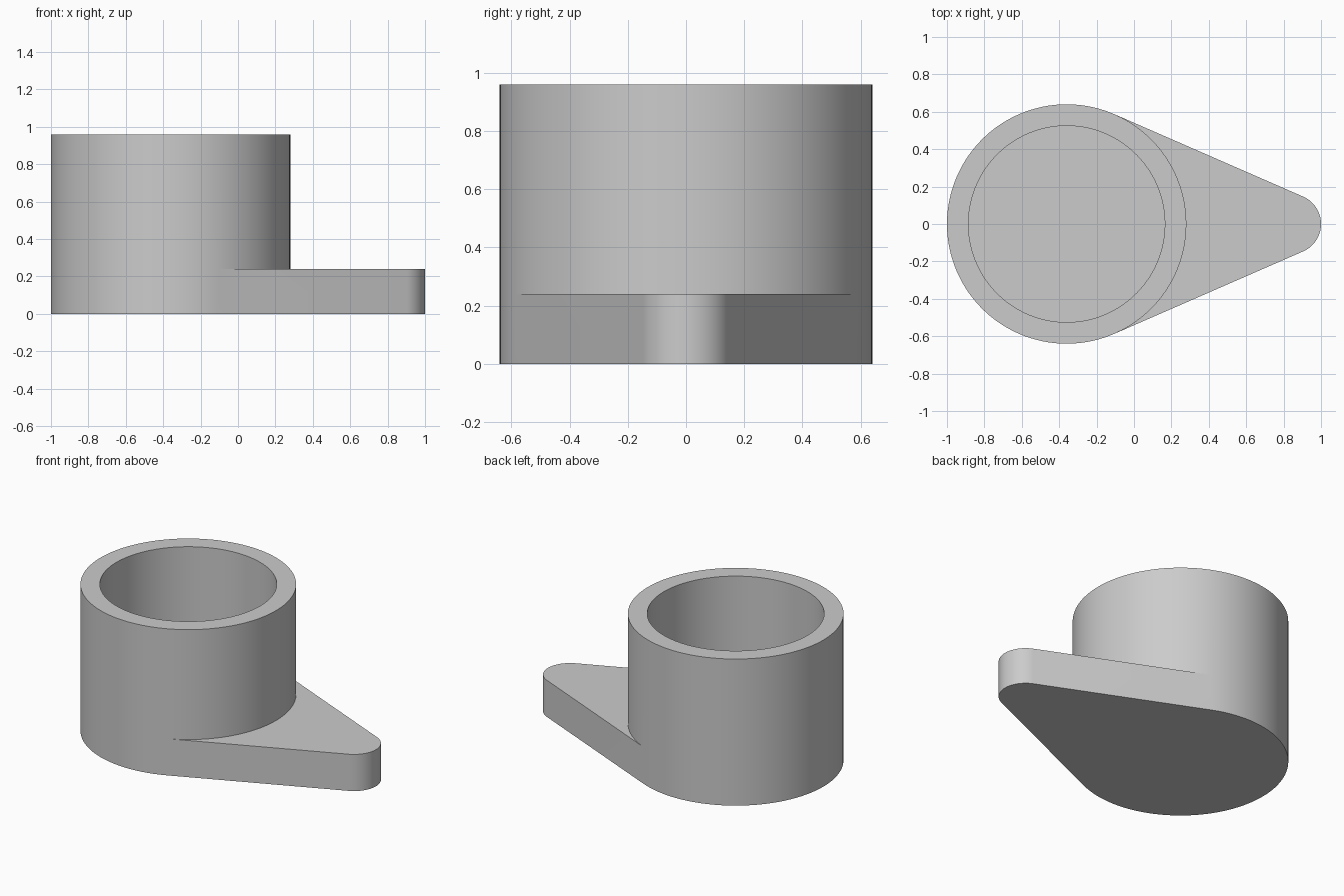
import bpy, bmesh, math

if "Cube" in bpy.data.objects:
    bpy.data.objects.remove(bpy.data.objects["Cube"], do_unlink=True)

# Main dimensions
CUP_X, CUP_R, BORE_R, CUP_H = -0.36, 0.64, 0.525, 0.96
TIP_X, TIP_R, PLATE_H = 0.84, 0.16, 0.24
FLOOR_H = PLATE_H
TANGENT = math.acos((CUP_R - TIP_R) / (TIP_X - CUP_X))

grey = bpy.data.materials.new("grey")
grey.use_nodes = True
grey.diffuse_color = (0.6, 0.6, 0.6, 1)
grey.node_tree.nodes["Principled BSDF"].inputs["Base Color"].default_value = (0.6, 0.6, 0.6, 1)


def arc(cx, r, start, end, steps):
    """Points on a circle, both ends included."""
    angles = [start + (end - start) * i / steps for i in range(steps + 1)]
    return [(cx + r * math.cos(a), r * math.sin(a)) for a in angles]


bm = bmesh.new()


def ring(points, z):
    return [bm.verts.new((x, y, z)) for x, y in points]


def bridge(low, high, closed=True):
    n = len(low)
    for i in range(n if closed else n - 1):
        j = (i + 1) % n
        bm.faces.new((low[i], low[j], high[j], high[i]))


# Outlines: rear of cup, front of cup between tangent points, lever tip
rear = arc(CUP_X, CUP_R, TANGENT, 2 * math.pi - TANGENT, 64)
front = arc(CUP_X, CUP_R, -TANGENT, TANGENT, 36)[1:-1]
tip = arc(TIP_X, TIP_R, -TANGENT, TANGENT, 32)
bore = rear + front
bore = [(CUP_X + (x - CUP_X) * BORE_R / CUP_R, y * BORE_R / CUP_R) for x, y in bore]

# Teardrop plate with its underside and side wall
base = ring(rear + tip, 0)
plate = ring(rear + tip, PLATE_H)
bm.faces.new(base[::-1])
bridge(base, plate)

# Lever top face, meeting the cup along its front arc
cup_rear, lever = plate[:len(rear)], plate[len(rear):]
cup_front = ring(front, PLATE_H)
bm.faces.new([cup_rear[-1]] + lever + [cup_rear[0]] + cup_front[::-1])

# Cup wall, rim, bore and floor
rim_out = ring(rear + front, CUP_H)
rim_in = ring(bore, CUP_H)
floor = ring(bore, FLOOR_H)
bridge(cup_rear + cup_front, rim_out)
bridge(rim_out, rim_in)
bridge(rim_in, floor)
bm.faces.new(floor)
bmesh.ops.recalc_face_normals(bm, faces=bm.faces[:])

mesh = bpy.data.meshes.new("cup_with_lever")
bm.to_mesh(mesh)
bm.free()
mesh.materials.append(grey)
cup = bpy.data.objects.new("cup_with_lever", mesh)
bpy.context.collection.objects.link(cup)

bpy.ops.object.select_all(action='DESELECT')
cup.select_set(True)
bpy.context.view_layer.objects.active = cup
bpy.ops.object.shade_smooth_by_angle(angle=math.radians(30))
